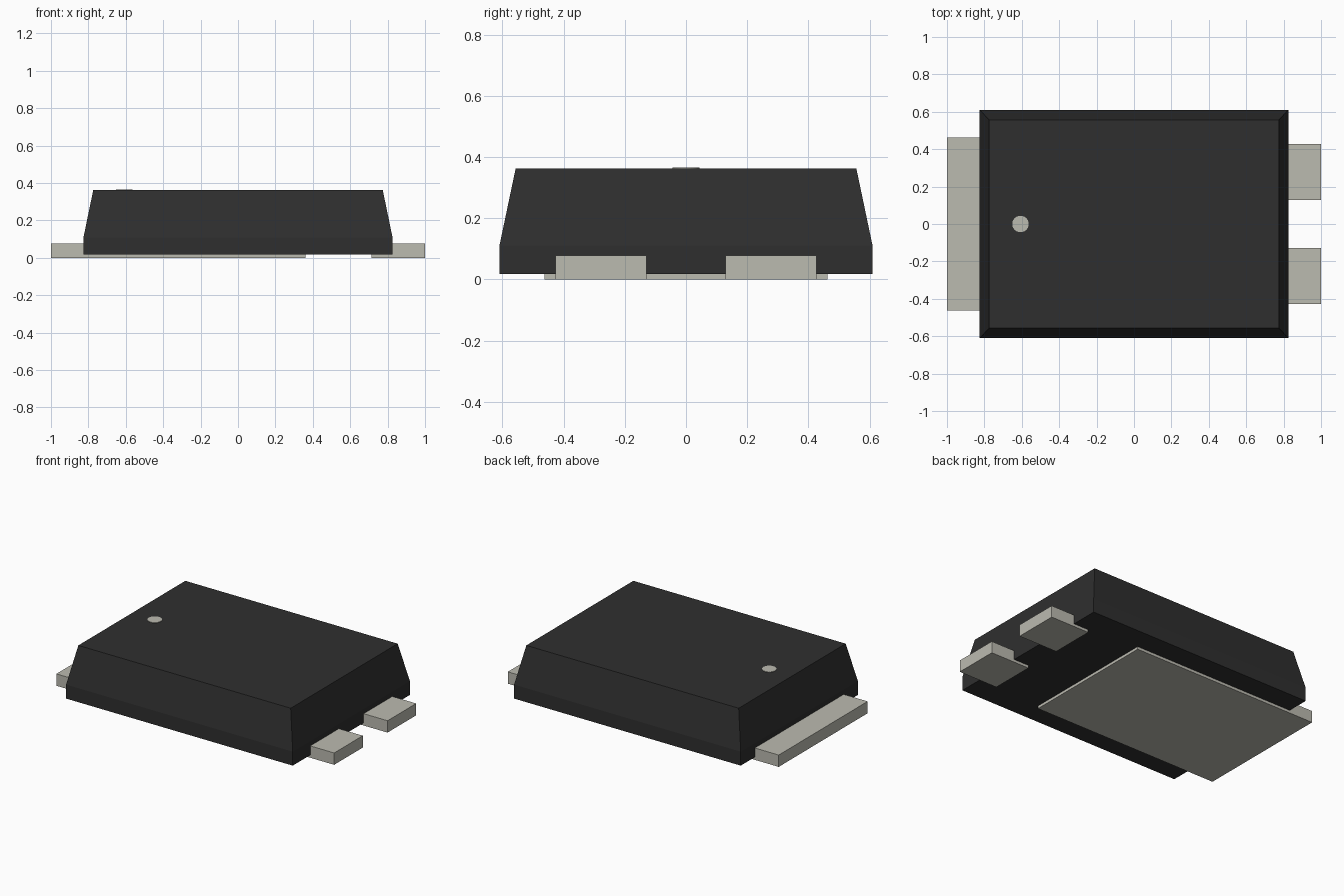
import bpy
import bmesh
from mathutils import Matrix, Vector

cube = bpy.data.objects.get("Cube")
if cube:
    bpy.data.objects.remove(cube, do_unlink=True)


def material(name, rgb, metallic=0.0):
    m = bpy.data.materials.new(name)
    m.use_nodes = True
    m.diffuse_color = (*rgb, 1)
    m.node_tree.nodes["Principled BSDF"].inputs["Base Color"].default_value = (*rgb, 1)
    return m


plastic = material("black plastic", (0.028, 0.028, 0.028))
metal = material("dull metal", (0.50, 0.495, 0.435))


def finish(name, bm, mat):
    bmesh.ops.recalc_face_normals(bm, faces=bm.faces)
    mesh = bpy.data.meshes.new(name)
    bm.to_mesh(mesh)
    bm.free()
    mesh.materials.append(mat)
    obj = bpy.data.objects.new(name, mesh)
    bpy.context.collection.objects.link(obj)
    return obj


def box(name, low, high, mat):
    low, high = Vector(low), Vector(high)
    bm = bmesh.new()
    bmesh.ops.create_cube(bm, size=1, matrix=Matrix.Translation((low + high) / 2)
                          @ Matrix.Diagonal((*(high - low), 1)))
    return finish(name, bm, mat)


# Moulded case: straight lower band, then sides sloping in to the flat top
bm = bmesh.new()
rings = []
for hx, hy, z in [(0.826, 0.61, 0.018), (0.826, 0.61, 0.11), (0.774, 0.557, 0.362)]:
    rings.append([bm.verts.new((sx * hx, sy * hy, z))
                  for sx, sy in [(-1, -1), (1, -1), (1, 1), (-1, 1)]])
for a, b in zip(rings, rings[1:]):
    for i in range(4):
        j = (i + 1) % 4
        bm.faces.new((a[i], a[j], b[j], b[i]))
bm.faces.new(rings[0][::-1])
bm.faces.new(rings[-1])
finish("case", bm, plastic)

# Large heat tab under the case, sticking out on the right
box("heat_tab", (-1, -0.463, 0), (0.36, 0.463, 0.078), metal)

# Two contact pads on the left
for name, y in [("front_pad", -0.278), ("back_pad", 0.278)]:
    box(name, (0.715, y - 0.149, 0), (1, y + 0.149, 0.078), metal)

# Round marker on the top
bm = bmesh.new()
bmesh.ops.create_cone(bm, cap_ends=True, segments=32, radius1=0.044, radius2=0.044,
                      depth=0.006, matrix=Matrix.Translation((-0.607, 0, 0.362)))
finish("marker_dot", bm, metal)
